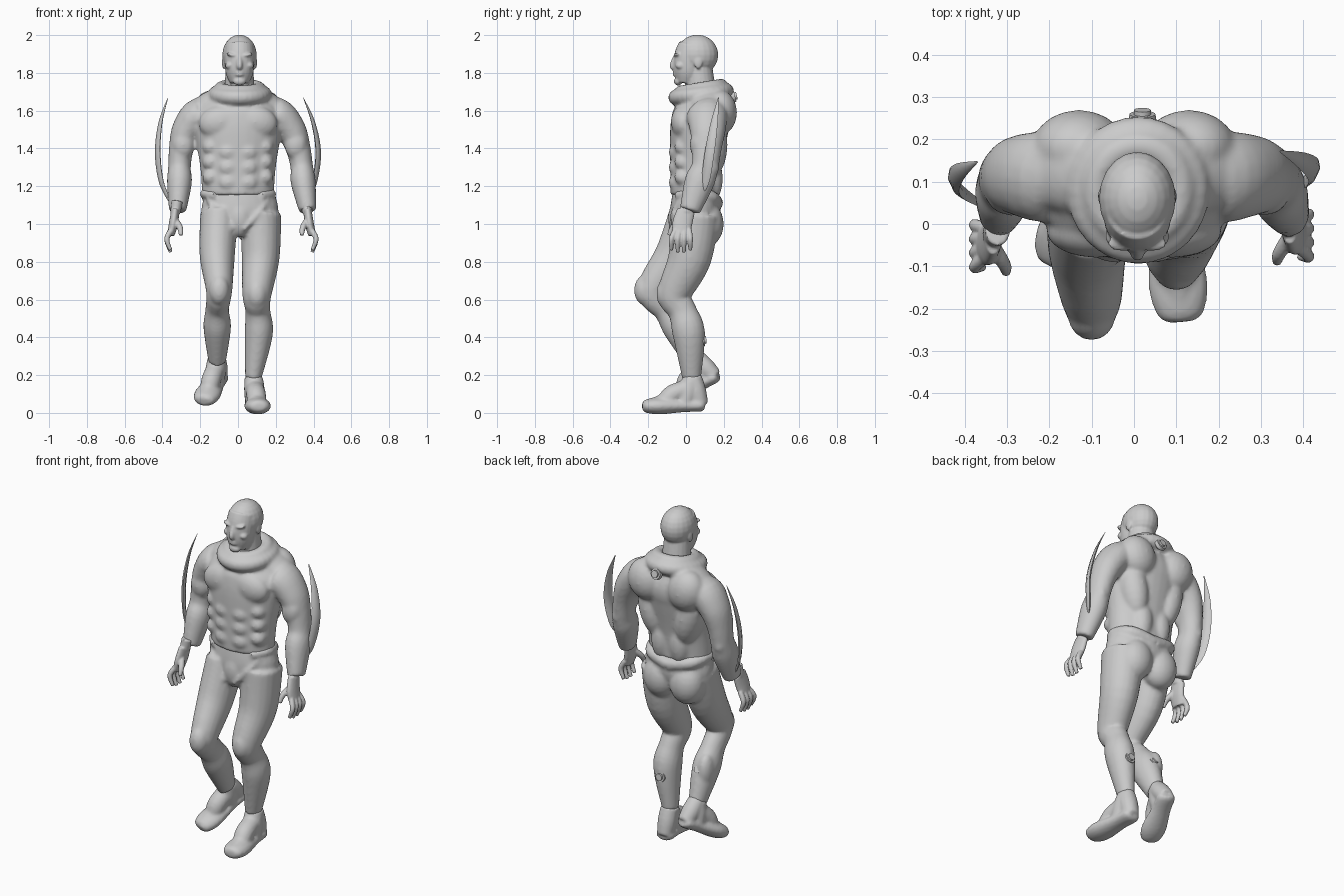
import bpy, bmesh, math
from mathutils import Vector, Matrix

if "Cube" in bpy.data.objects:
    bpy.data.objects.remove(bpy.data.objects["Cube"])

grey = bpy.data.materials.new("plain grey")
grey.use_nodes = True
grey.diffuse_color = (.6, .6, .6, 1)
grey.node_tree.nodes["Principled BSDF"].inputs["Base Color"].default_value = grey.diffuse_color

SIDES = (("right", -1), ("left", 1))


def smooth_path(rings, steps=5):
    """Catmull-Rom curve through rings of x, y, z, radius."""
    rings = [Vector(ring) for ring in rings]
    rings = [rings[0]] + rings + [rings[-1]]
    path = []
    for before, start, end, after in zip(rings, rings[1:], rings[2:], rings[3:]):
        for step in range(steps):
            t = step / steps
            enter, leave = (end - before) / 2, (after - start) / 2
            ease = t * t * (3 - 2 * t)
            path.append(start.lerp(end, ease) + enter * t * (1 - t) ** 2 - leave * t * t * (1 - t))
    return path + [rings[-1]]


def loft(bm, rings, depth=1.0, sides=20, twist=0.0):
    """Closed tube along the rings; depth scales each ring from front to back."""
    path = smooth_path(rings)
    loops = []
    for i, ring in enumerate(path):
        ahead, behind = path[min(i + 1, len(path) - 1)], path[max(i - 1, 0)]
        along = (ahead.xyz - behind.xyz).normalized()
        across = Vector((1, 0, 0))
        across = (across - along * across.dot(along)).normalized()
        across.rotate(Matrix.Rotation(twist, 3, along))
        outward = along.cross(across) * depth
        loop = []
        for k in range(sides):
            angle = math.tau * k / sides
            offset = across * math.cos(angle) + outward * math.sin(angle)
            loop.append(bm.verts.new(ring.xyz + offset * ring.w))
        loops.append(loop)
    for lower, upper in zip(loops, loops[1:]):
        for k in range(sides):
            bm.faces.new((lower[k - 1], lower[k], upper[k], upper[k - 1]))
    bm.faces.new(loops[0])
    bm.faces.new(loops[-1])


def blob(bm, centre, size, lean=0.0):
    """Ellipsoid, leaning about the front-to-back axis."""
    turn = Matrix.Rotation(lean, 4, "Y")
    place = Matrix.Translation(centre) @ turn @ Matrix.Diagonal((*size, 1))
    bmesh.ops.create_uvsphere(bm, u_segments=20, v_segments=12, radius=1, matrix=place)


def pair(bm, centre, size, lean=0.0):
    x, y, z = centre
    for word, s in SIDES:
        blob(bm, (s * x, y, z), size, s * lean)


def finish(name, bm, voxel=0.0, softness=4):
    """Make the object, fuse its pieces if a voxel size is given, and shade it."""
    bmesh.ops.recalc_face_normals(bm, faces=bm.faces)
    mesh = bpy.data.meshes.new(name)
    bm.to_mesh(mesh)
    bm.free()
    mesh.materials.append(grey)
    part = bpy.data.objects.new(name, mesh)
    bpy.context.collection.objects.link(part)
    bpy.ops.object.select_all(action="DESELECT")
    bpy.context.view_layer.objects.active = part
    part.select_set(True)
    if voxel:
        fuse = part.modifiers.new("fuse", "REMESH")
        fuse.mode, fuse.voxel_size = "VOXEL", voxel
        soften = part.modifiers.new("soften", "SMOOTH")
        soften.factor, soften.iterations = .5, softness
        for modifier in (fuse.name, soften.name):
            bpy.ops.object.modifier_apply(modifier=modifier)
    bpy.ops.object.shade_smooth_by_angle(angle=math.radians(50))


# jacket: torso, muscles, collar and sleeves fused
bm = bmesh.new()
loft(bm, [(0, .045, 1.15, .19), (0, .05, 1.3, .2), (0, .07, 1.5, .23), (0, .09, 1.6, .22),
          (0, .1, 1.72, .11)], depth=.67, sides=32)
pair(bm, (.09, -.015, 1.54), (.12, .065, .09), lean=.2)     # chest
pair(bm, (.13, .13, 1.64), (.14, .11, .07), lean=.4)        # trapezius
pair(bm, (.13, .18, 1.59), (.11, .09, .12), lean=.3)        # shoulder blades
pair(bm, (.12, .13, 1.42), (.08, .09, .18), lean=.2)        # back wings
pair(bm, (.06, .14, 1.24), (.06, .055, .12))                # lower back
pair(bm, (.25, .11, 1.55), (.07, .1, .1), lean=-.3)         # deltoids
for row in range(3):
    height = 1.22 + .08 * row
    pair(bm, (.05, -.055, height), (.055, .036, .046))      # abdomen
    pair(bm, (.14, -.01, height + .03), (.05, .052, .045), lean=.5)  # ribs
beads = 32
for bead in range(beads):
    # rolled hood collar, dropping toward the front
    angle = math.tau * bead / beads
    front = (1 + math.cos(angle)) / 2
    spot = Vector((.01 + .1 * math.sin(angle), .185 - .21 * front, 1.735 - .035 * front))
    blob(bm, spot, (.036, .036, .035))
    blob(bm, spot + Vector((math.sin(angle), -math.cos(angle), -1)) * .03, (.04, .04, .04))
for word, s in SIDES:
    def arm(x, y, z, radius):
        """The left arm hangs further out."""
        spread = .07 * (1.6 - z) * (1 + s)
        return s * (x + spread / 1.5), y, z, radius
    loft(bm, [arm(.1, .1, 1.57, .07), arm(.2, .11, 1.58, .09), arm(.27, .115, 1.5, .08),
              arm(.3, .11, 1.4, .066), arm(.31, .1, 1.3, .06), arm(.31, .07, 1.22, .066),
              arm(.32, .02, 1.07, .046)], depth=1.2)
    blob(bm, arm(.29, .07, 1.42, 0)[:3], (.06, .05, .08))   # biceps
    blob(bm, arm(.32, .125, 1.3, 0)[:3], (.04, .05, .06))   # elbow
finish("jacket", bm, voxel=.01, softness=6)

# trousers: hips and legs fused, right knee raised forward
bm = bmesh.new()
loft(bm, [(0, .045, 1.2, .17), (.01, .05, 1.06, .205), (.01, .05, .95, .14)], depth=.65, sides=28)
loft(bm, [(-.1, .03, 1.05, .1), (-.11, -.05, .84, .094), (-.1, -.175, .65, .07),
          (-.11, -.1, .55, .062), (-.11, -.035, .45, .073), (-.11, .05, .27, .046)], depth=1.2)
loft(bm, [(.12, .05, 1.05, .11), (.12, .02, .82, .1), (.1, -.06, .63, .078),
          (.105, -.02, .54, .066), (.11, .015, .42, .075), (.08, .03, .18, .043)], depth=1.15)
pair(bm, (.085, .11, 1), (.1, .09, .12))                    # buttocks
blob(bm, (.01, -.04, 1.03), (.07, .055, .1))                # groin
blob(bm, (-.1, -.22, .65), (.055, .055, .08))               # right kneecap
blob(bm, (.1, -.105, .63), (.055, .052, .08))               # left kneecap
pair(bm, (.135, 0, .45), (.045, .06, .1))                   # calves
for word, s in SIDES:
    loft(bm, [(s * .12, -.05, 1.15, .02), (s * .175, .03, 1.16, .026), (s * .13, .135, 1.14, .034),
              (0, .165, 1.11, .034)])                       # hip roll
    loft(bm, [(s * .16, -.02, 1.13, .012), (s * .11, -.068, 1.06, .013),
              (s * .03, -.08, .97, .013)])                  # brief edge
finish("trousers", bm, voxel=.01, softness=6)

# boots, each laid out from heel, toe and ankle points
for name, heel, toe, ankle in (("left_boot", (.085, .075, .04), (.11, -.21, .036),
                                (.083, .035, .19)),
                               ("right_boot", (-.1, .15, .19), (-.18, -.08, .07),
                                (-.113, .055, .29))):
    heel, toe, ankle = Vector(heel), Vector(toe), Vector(ankle)
    bm = bmesh.new()
    back, arch, ball = (heel.lerp(toe, t) for t in (-.08, .3, .75))
    loft(bm, [(*back, .036), (*heel, .052), (*arch, .054), (*ball, .07), (*toe, .056),
              (*toe.lerp(ball, -.3), .03)], depth=.64)
    loft(bm, [(*ankle, .048), (*ankle.lerp(heel, .5), .052), (*heel, .044)])
    loft(bm, [(*ankle, .048), (*ankle.lerp(arch, .5), .055), (*arch, .05)])
    loft(bm, [(*ankle.lerp(arch, .4), .05), (*ankle.lerp(ball, .6), .052),
              (*ball.lerp(ankle, .1), .048), (*toe, .035)])
    finish(name, bm, voxel=.009, softness=3)

# hands
for word, s in SIDES:
    bm = bmesh.new()

    def palm_point(x, y, z, radius):
        return s * (.35 + x) + .018, y + (s - 1) / 80, z, radius
    loft(bm, [palm_point(-.01, .01, 1.12, .03), palm_point(0, 0, 1.06, .027)], depth=1.2)
    loft(bm, [palm_point(0, 0, 1.07, .022), palm_point(.01, -.02, 1, .024),
              palm_point(.025, -.025, .94, .02)], depth=2.2)
    for finger in range(4):
        y = finger / 30 - .077
        tip = .845 + abs(finger - 1.5) / 90
        loft(bm, [palm_point(.02, y * .7, .97, .015), palm_point(.045, y, .92, .014),
                  palm_point(.025, y, tip, .01)])
    loft(bm, [palm_point(0, -.03, 1.02, .018), palm_point(-.025, -.07, .98, .016),
              palm_point(-.03, -.09, .94, .011)])           # thumb
    finish(word + "_hand", bm, voxel=.005, softness=3)

# head and neck
bm = bmesh.new()
middle = .008
blob(bm, (middle, .06, 1.895), (.091, .111, .107))
loft(bm, [(middle, 0, 1.745, .05), (middle, .01, 1.8, .073), (middle, .02, 1.88, .08),
          (middle, .04, 1.94, .076)], depth=1.05, sides=24)
loft(bm, [(middle, .085, 1.64, .085), (middle, .065, 1.84, .072)])
loft(bm, [(middle, -.056, 1.89, .01), (middle, -.071, 1.838, .016), (middle, -.06, 1.82, .01)])
blob(bm, (middle, -.042, 1.755), (.034, .022, .022))        # chin
for lip in (1.79, 1.804):
    blob(bm, (middle, -.053, lip), (.025, .018, .009))
for word, s in SIDES:
    blob(bm, (middle + s * .035, -.045, 1.894), (.036, .02, .01), lean=-s * .2)  # brow
    blob(bm, (middle + s * .05, -.03, 1.84), (.026, .026, .02), lean=s * .3)     # cheek
    blob(bm, (middle + s * .084, .065, 1.855), (.009, .022, .034))               # ear
finish("head", bm, voxel=.006, softness=3)

# curved arm blades
for word, s in SIDES:
    bm = bmesh.new()
    shift = (1 + s) / 80
    loft(bm, [(s * (.35 + shift), .04 + shift, 1.1 + shift * 2, .01),
              (s * .405, .075 + shift, 1.22, .024), (s * .425, .1 + shift, 1.38, .028),
              (s * (.41 - shift / 2), .125 + shift, 1.54, .02),
              (s * (.37 - shift), .147 + shift, 1.67, .002)],
         depth=.4, sides=6, twist=math.radians(90 - s * 25))
    finish(word + "_blade", bm)

# round sockets on the back and calves
for name, centre, tilt in (("back_socket", (.02, .25, 1.675), -75),
                           ("left_calf_socket", (.105, .088, .385), -85),
                           ("right_calf_socket", (-.11, .035, .46), -60)):
    bm = bmesh.new()
    place = Matrix.Translation(centre) @ Matrix.Rotation(math.radians(tilt), 4, "X")
    for radius, length in ((.034, .02), (.022, .04)):
        bmesh.ops.create_cone(bm, cap_ends=True, segments=20, radius1=radius,
                              radius2=radius * .9, depth=length, matrix=place)
    finish(name, bm)
